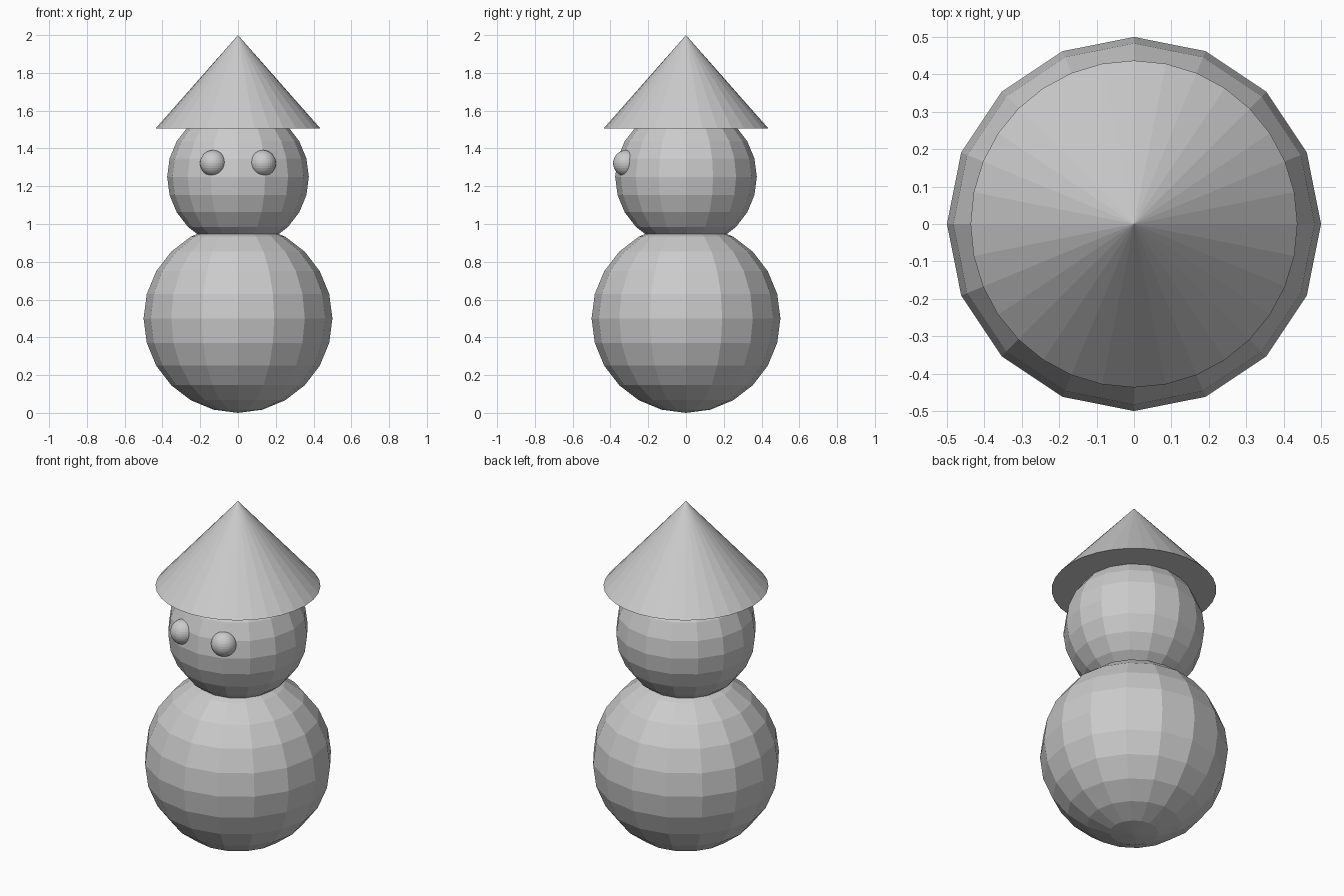
import bpy

if "Cube" in bpy.data.objects:
    bpy.data.objects.remove(bpy.data.objects["Cube"])


def ball(name, radius, location, segments, rings):
    bpy.ops.mesh.primitive_uv_sphere_add(
        segments=segments, ring_count=rings, radius=radius, location=location)
    bpy.context.object.name = name
    return bpy.context.object


# Body and head: low-poly balls that overlap at the neck
ball("body", 0.5, (0, 0, 0.5), 16, 12)
ball("head", 0.375, (0, 0, 1.25), 16, 12)

# Eyes: finer balls half sunk into the face
for side, x in (("left", -0.132), ("right", 0.132)):
    ball(f"{side}_eye", 0.069, (x, -0.317, 1.322), 32, 16)

# Hat: wide closed cone
base, tip = 1.505, 2.0
bpy.ops.mesh.primitive_cone_add(
    vertices=32, radius1=0.437, radius2=0, depth=tip - base,
    location=(0, 0, (base + tip) / 2))
bpy.context.object.name = "hat"
